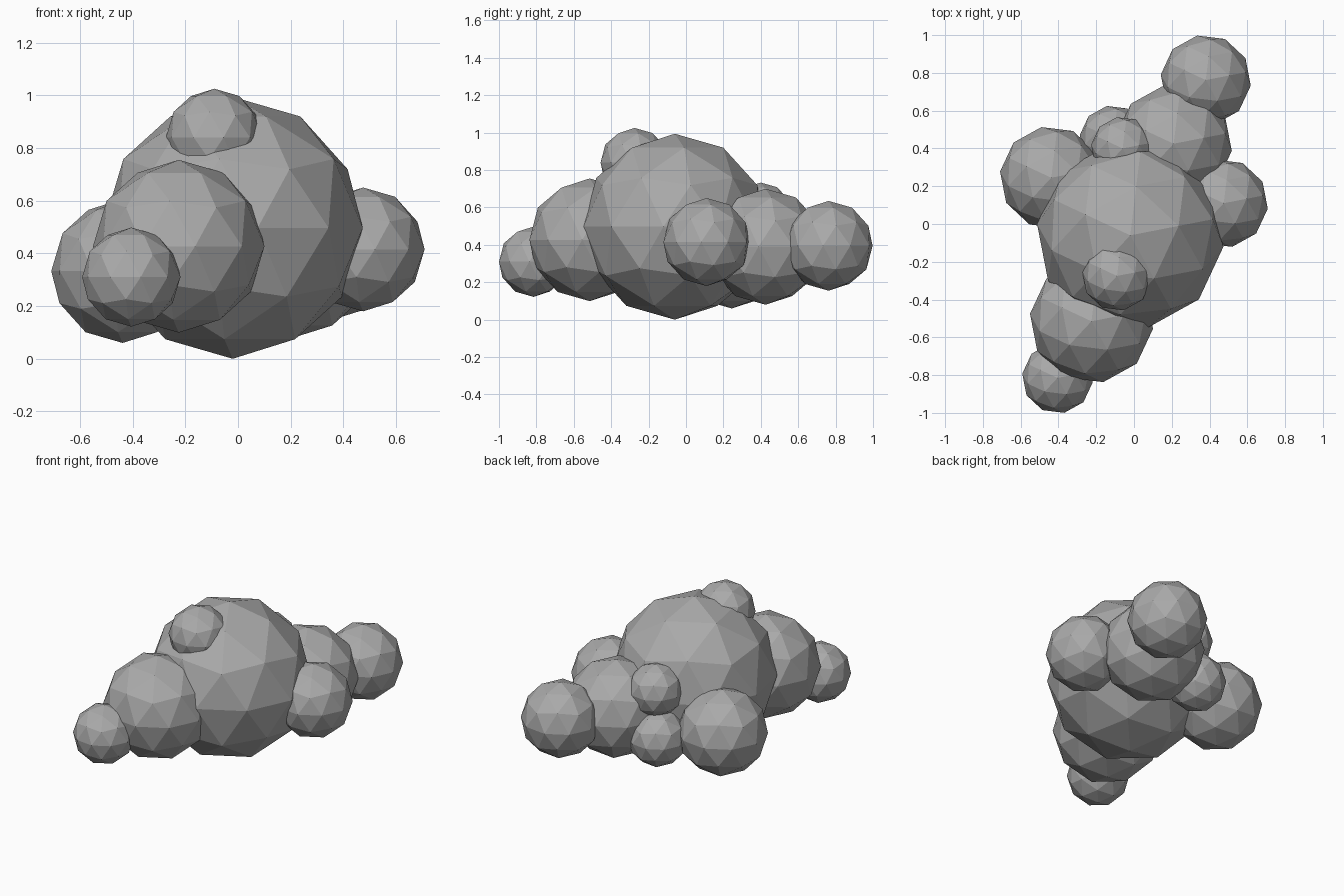
import bpy
from math import radians

cube = bpy.data.objects.get("Cube")
if cube:
    bpy.data.objects.remove(cube, do_unlink=True)

# One plain grey for the whole cloud
grey = bpy.data.materials.new("cloud_grey")
grey.use_nodes = True
colour = (0.4, 0.4, 0.4, 1)
grey.diffuse_color = colour
grey.node_tree.nodes["Principled BSDF"].inputs["Base Color"].default_value = colour


def puff(name, centre, radius):
    """Flat-shaded low-poly ball, all sharing the same slight turn."""
    bpy.ops.mesh.primitive_ico_sphere_add(
        subdivisions=2, radius=radius, location=centre,
        rotation=(0, 0, radians(11)))
    ball = bpy.context.object
    ball.name = name
    ball.data.materials.append(grey)


# Large body of the cloud
puff("main_puff", (-0.02, -0.06, 0.497), 0.497)
puff("top_puff", (-0.09, -0.275, 0.84), 0.185)

# Trail of puffs towards the front
puff("front_puff", (-0.225, -0.515, 0.427), 0.328)
puff("front_tip_puff", (-0.405, -0.815, 0.31), 0.188)

# Side puffs
puff("left_puff", (0.475, 0.11, 0.415), 0.235)
puff("right_puff", (-0.438, 0.245, 0.333), 0.273)

# Trail of puffs towards the back
puff("back_puff", (0.21, 0.425, 0.39), 0.31)
puff("back_tip_puff", (0.38, 0.762, 0.395), 0.24)
puff("upper_back_puff", (-0.06, 0.4, 0.565), 0.168)
puff("lower_back_puff", (-0.11, 0.45, 0.28), 0.178)
